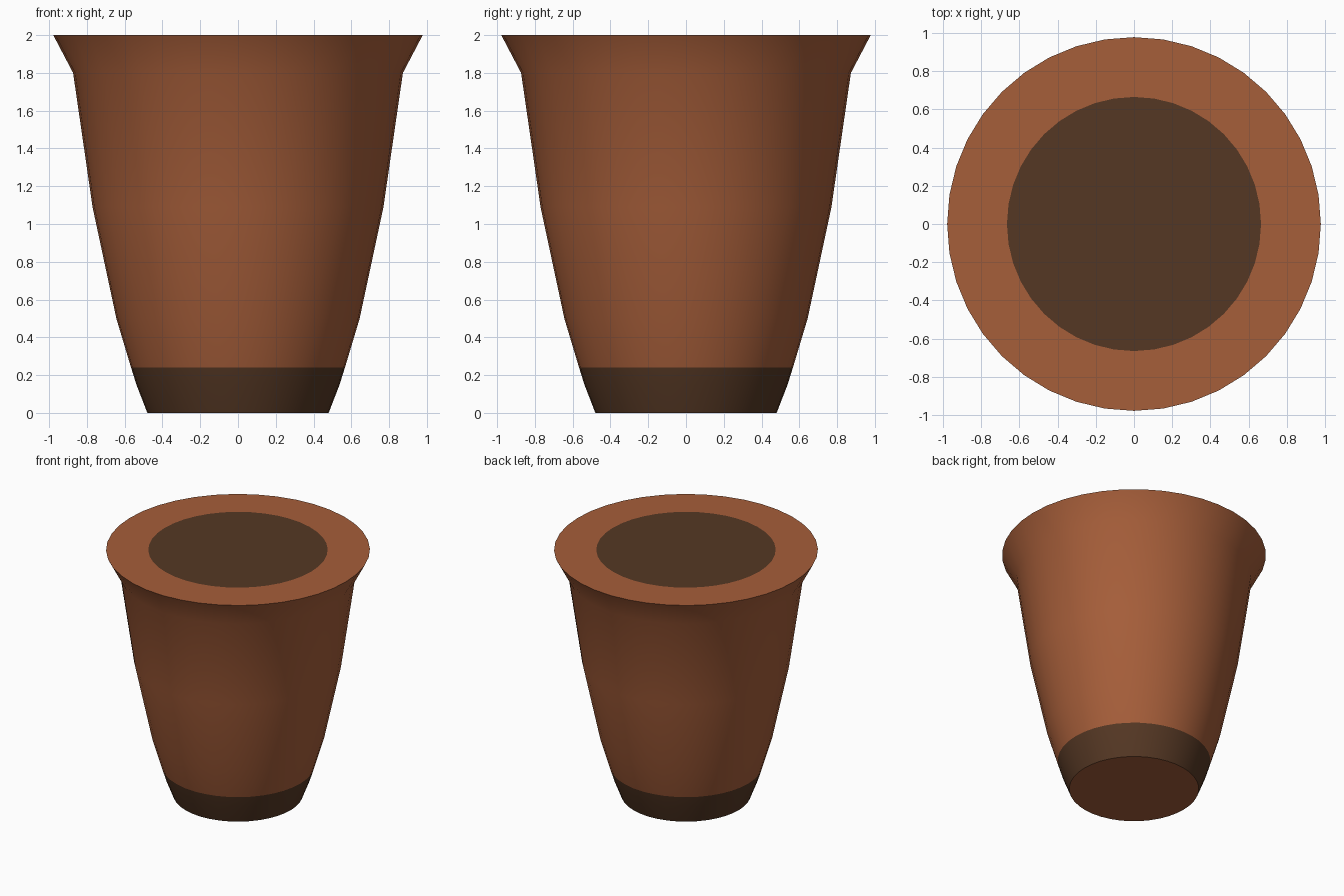
import bpy, bmesh, math

if "Cube" in bpy.data.objects:
    bpy.data.objects.remove(bpy.data.objects["Cube"])

SIDES = 40

def material(name, rgb):
    m = bpy.data.materials.new(name)
    m.diffuse_color = (*rgb, 1)
    m.use_nodes = True
    m.node_tree.nodes["Principled BSDF"].inputs["Base Color"].default_value = m.diffuse_color
    return m

clay = material("terracotta", (0.381, 0.112, 0.042))
dark = material("dark brown", (0.091, 0.039, 0.0175))

# Outer profile from foot to rim, then in across the flat top (radius, height)
profile = [(0.48, 0), (0.538, 0.15), (0.566, 0.24), (0.644, 0.5),
           (0.77, 1.09), (0.873, 1.8), (0.978, 2.0), (0.665, 2.0)]

bm = bmesh.new()
rings = [[bm.verts.new((r * math.cos(2 * math.pi * i / SIDES),
                        r * math.sin(2 * math.pi * i / SIDES), z))
          for i in range(SIDES)] for r, z in profile]
for a, b in zip(rings, rings[1:]):
    for i in range(SIDES):
        j = (i + 1) % SIDES
        f = bm.faces.new((a[i], a[j], b[j], b[i]))
        # Dark band around the foot
        f.material_index = int(f.calc_center_median().z < 0.24)

# Clay underside and dark filling disc
bm.faces.new(rings[0][::-1])
bm.faces.new(rings[-1]).material_index = 1

mesh = bpy.data.meshes.new("flower_pot")
bm.to_mesh(mesh)
bm.free()
mesh.materials.append(clay)
mesh.materials.append(dark)
pot = bpy.data.objects.new("flower_pot", mesh)
bpy.context.collection.objects.link(pot)

# Smooth walls, crisp rim and foot edges
bpy.context.view_layer.objects.active = pot
pot.select_set(True)
bpy.ops.object.shade_smooth_by_angle(angle=math.radians(40))
